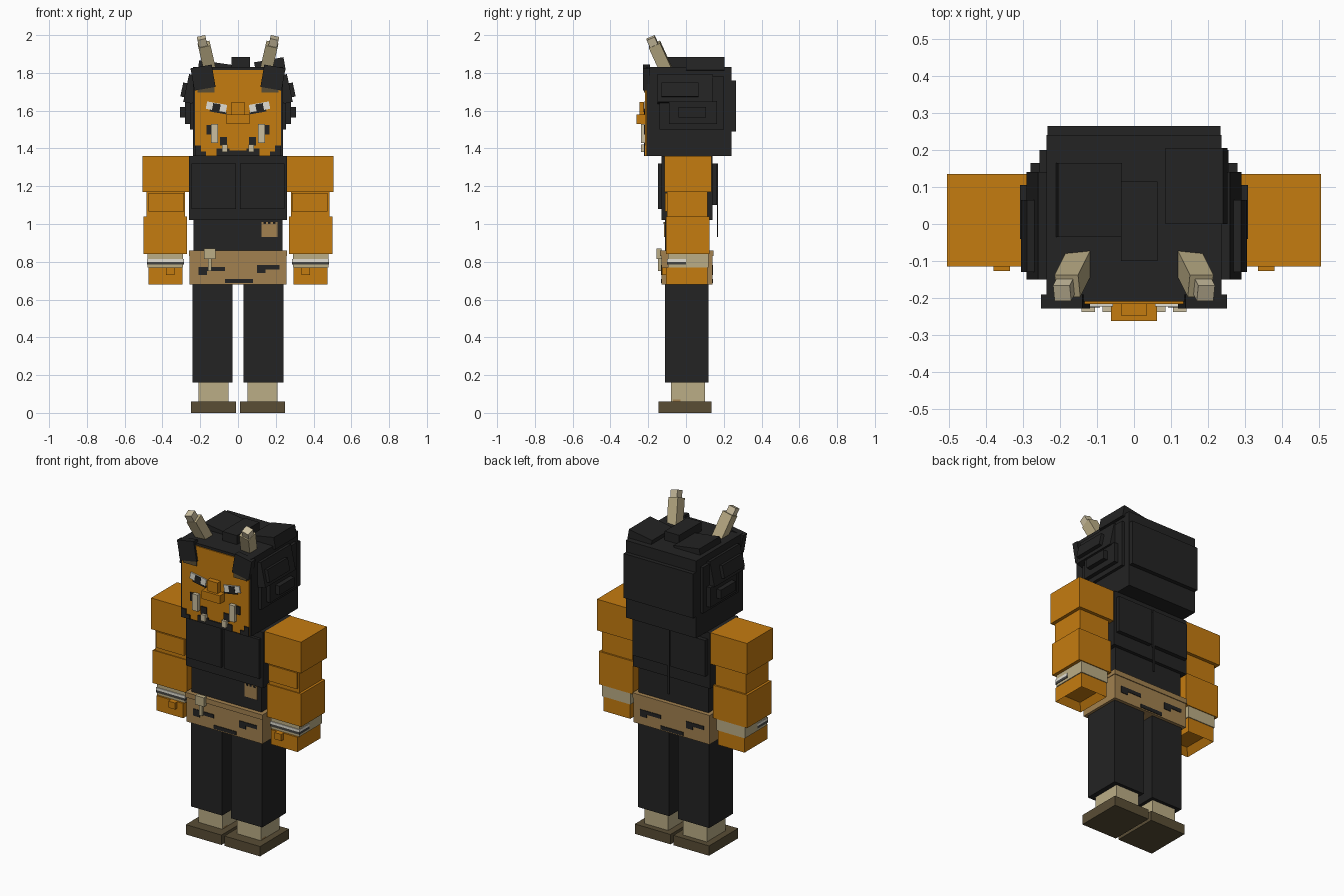
import bpy, bmesh
from math import radians
from mathutils import Matrix, Vector

default_cube = bpy.data.objects.get("Cube")
if default_cube:
    bpy.data.objects.remove(default_cube)


def material(name, red, green, blue):
    mat = bpy.data.materials.new(name)
    mat.use_nodes = True
    mat.diffuse_color = (red, green, blue, 1)
    shader = next(node for node in mat.node_tree.nodes if node.type == "BSDF_PRINCIPLED")
    shader.inputs["Base Color"].default_value = mat.diffuse_color
    return mat


skin = material("orange_skin", .56, .2, .005)
black = material("black_cloth_and_hair", .017, .017, .017)
wrap = material("pale_wrap", .5, .42, .24)
cloth = material("brown_cloth", .36, .22, .08)
leather = material("dark_leather", .1, .075, .036)
ivory = material("ivory", .6, .52, .35)
white = material("eye_white", .75, .73, .65)
grey = material("dark_grey_band", .06, .06, .055)


def box(name, mat, x, y, z, pitch=0, roll=0, hollow=0):
    """Box spanning three ranges, turned about its centre; hollow sinks the underside."""
    ranges = (x, y, z)
    turn = Matrix.Rotation(radians(roll), 4, "Y") @ Matrix.Rotation(radians(pitch), 4, "X")
    bm = bmesh.new()
    bmesh.ops.create_cube(bm, size=1)
    bmesh.ops.scale(bm, vec=[high - low for low, high in ranges], verts=bm.verts)
    if hollow:
        bm.normal_update()
        underside = min(bm.faces, key=lambda face: face.normal.z)
        bmesh.ops.inset_region(bm, faces=[underside], thickness=hollow)
        bmesh.ops.translate(bm, vec=(0, 0, hollow), verts=underside.verts)
    bmesh.ops.transform(bm, matrix=turn, verts=bm.verts)
    mesh = bpy.data.meshes.new(name)
    bm.to_mesh(mesh)
    bm.free()
    mesh.materials.append(mat)
    part = bpy.data.objects.new(name, mesh)
    part.location = Vector([(low + high) / 2 for low, high in ranges])
    bpy.context.collection.objects.link(part)


def pair(name, mat, x, y, z, pitch=0, roll=0, hollow=0):
    """Matching left (+x) and right boxes."""
    inner, outer = x
    box("left_" + name, mat, x, y, z, pitch, roll, hollow)
    box("right_" + name, mat, (-outer, -inner), y, z, pitch, -roll, hollow)


def middle(name, mat, half_width, y, z):
    """Box centred across the body."""
    box(name, mat, (-half_width, half_width), y, z)


# Shared heights and front surfaces
ankle, hip, waist, ribs, neck, crown = .16, .68, .86, 1.02, 1.36, 1.83
wrist, elbow, armpit = .84, 1.04, 1.17
cloth_front, face_front = -.13, -.216
thin = .007
paint = (face_front - thin, face_front)
teeth = (face_front - .022, face_front)

# Feet and legs
sole = .06
pair("shoe", leather, x=(.01, .25), y=(-.145, .135), z=(0, sole))
pair("shoe_strap", cloth, x=(.05, .21), y=(-.07, -.03), z=(sole, sole + .01))
pair("ankle_wrap", wrap, x=(.05, .21), y=(-.08, .1), z=(sole, ankle))
pair("leg", black, x=(.03, .24), y=(-.11, .12), z=(ankle, hip))

# Waist cloth, belt and knot
middle("waist_cloth", cloth, .256, y=(cloth_front, .14), z=(hip, wrist))
middle("belt", cloth, .26, y=(cloth_front - thin, .145), z=(.83, waist))
box("belt_knot", wrap, x=(-.18, -.12), y=(-.157, cloth_front), z=(.815, .87))
box("belt_tail", wrap, x=(-.16, -.14), y=(-.147, cloth_front), z=(.75, .82))

# Dark cloth patches, turned half way round for the back
stripe = .022
for start, end, bottom in [(-.21, -.07, .75), (-.21, -.165, .73),
                           (-.07, .08, hip + thin), (.1, .22, .76), (.1, .145, .74)]:
    height = (bottom, bottom + stripe)
    box("front_cloth_patch", black, (start, end), (cloth_front - thin / 2, cloth_front), height)
    box("back_cloth_patch", black, (-end, -start), (.14, .14 + thin / 2), height)

# Torso
middle("lower_torso", black, .235, y=(-.11, .12), z=(wrist, ribs))
middle("upper_torso", black, .26, y=(cloth_front, .14), z=(ribs, neck))
pair("chest_panel", black, x=(.01, .245), y=(-.148, cloth_front), z=(1.08, 1.32))
pair("back_panel", black, x=(.01, .245), y=(.14, .165), z=(1.1, 1.32))
middle("back_seam", black, thin, y=(.165, .17), z=(.93, 1.32))
box("shirt_patch", cloth, x=(.125, .21), y=(-.116, -.11), z=(.93, 1.01))
for start in (.135, .16, .185):
    box("patch_stitch", black, x=(start, start + .013), y=(-.118, -.11), z=(1, 1.01))

# Arms, from shoulder to hand
knuckles = .77
pair("shoulder", skin, x=(.26, .505), y=(-.115, .135), z=(armpit, neck))
pair("upper_arm", skin, x=(.28, .485), y=(-.1, .115), z=(elbow, armpit))
pair("biceps", skin, x=(.285, .475), y=(-.112, -.1), z=(1.065, armpit - thin))
pair("forearm", skin, x=(.27, .5), y=(-.106, .125), z=(wrist, elbow))
pair("wrist_wrap", wrap, x=(.29, .48), y=(-.095, .12), z=(knuckles, wrist))
for name, mat, bottom in [("wrist_band", grey, .785), ("wrist_trim", white, .8)]:
    pair(name, mat, x=(.287, .483), y=(-.1, 0), z=(bottom, bottom + .015))
pair("hand", skin, x=(.295, .475), y=(-.106, .115), z=(hip, knuckles), hollow=.04)
pair("thumb", skin, x=(.335, .38), y=(-.127, -.1), z=(.73, knuckles))

# Head and hair
middle("hair_block", black, .237, y=(-.21, .24), z=(neck, crown))
middle("back_hair", black, .234, y=(.24, .265), z=(1.49, 1.76))
middle("face", skin, .227, y=(face_front, -.21), z=(neck, 1.815))
pair("side_hair", black, x=(.23, .255), y=(-.14, .2), z=(1.5, 1.78))
pair("lower_tuft", black, x=(.23, .28), y=(-.09, .165), z=(1.53, 1.65))
pair("lower_tuft_tip", black, x=(.25, .308), y=(-.04, .105), z=(1.565, 1.62))
pair("upper_tuft", black, x=(.225, .275), y=(-.15, .14), z=(1.64, 1.79), roll=-12)
pair("upper_tuft_tip", black, x=(.25, .298), y=(-.13, .065), z=(1.67, 1.745), roll=-12)
middle_top = crown + .055
box("middle_crown_tuft", black, x=(-.035, .063), y=(-.1, .115), z=(1.8, middle_top))
box("right_crown_tuft", black, x=(-.21, -.035), y=(-.035, .165), z=(1.8, 1.855), roll=8)
box("left_crown_tuft", black, x=(.09, .248), y=(0, .205), z=(1.8, 1.87), roll=-10)
pair("front_lock", black, x=(.128, .242), y=(-.228, -.19), z=(1.715, 1.835), roll=10)
pair("lock_shade", leather, x=(.125, .215), y=paint, z=(1.695, 1.735))

# Horns leaning forward and outward
pair("horn", wrap, x=(.13, .195), y=(-.165, -.1), z=(1.79, 1.96), pitch=24, roll=13)
pair("horn_tip", ivory, x=(.164, .21), y=(-.196, -.15), z=(1.92, 1.99), pitch=24, roll=13)

# Eyes and nose
pupil_layer = (face_front - thin - .002, face_front)
pair("eye", white, x=(.06, .168), y=paint, z=(1.6, 1.64), roll=-10)
pair("pupil", black, x=(.095, .135), y=pupil_layer, z=(1.595, 1.637), roll=-10)
pair("lower_lash", black, x=(.06, .15), y=paint, z=(1.588, 1.6), roll=-10)
middle("nose_bridge", skin, .035, y=(-.247, face_front), z=(1.58, 1.645))
middle("nose", skin, .062, y=(-.262, face_front), z=(1.53, 1.58))

# Tusks and painted beard
pair("large_tusk", ivory, x=(.105, .142), y=teeth, z=(1.43, 1.53))
pair("small_tusk", ivory, x=(.055, .085), y=teeth, z=(1.38, 1.42))
pair("cheek_mark", black, x=(.142, .168), y=paint, z=(1.475, 1.525))
pair("moustache", black, x=(.057, .095), y=paint, z=(1.415, 1.46))
pair("beard_side", black, x=(.17, .195), y=paint, z=(neck, 1.385))
pair("beard_corner", black, x=(.195, .228), y=paint, z=(neck, 1.415))
pair("chin_lock", black, x=(.045, .115), y=paint, z=(neck, 1.4))
middle("chin_beard", black, .045, y=paint, z=(neck, 1.39))
